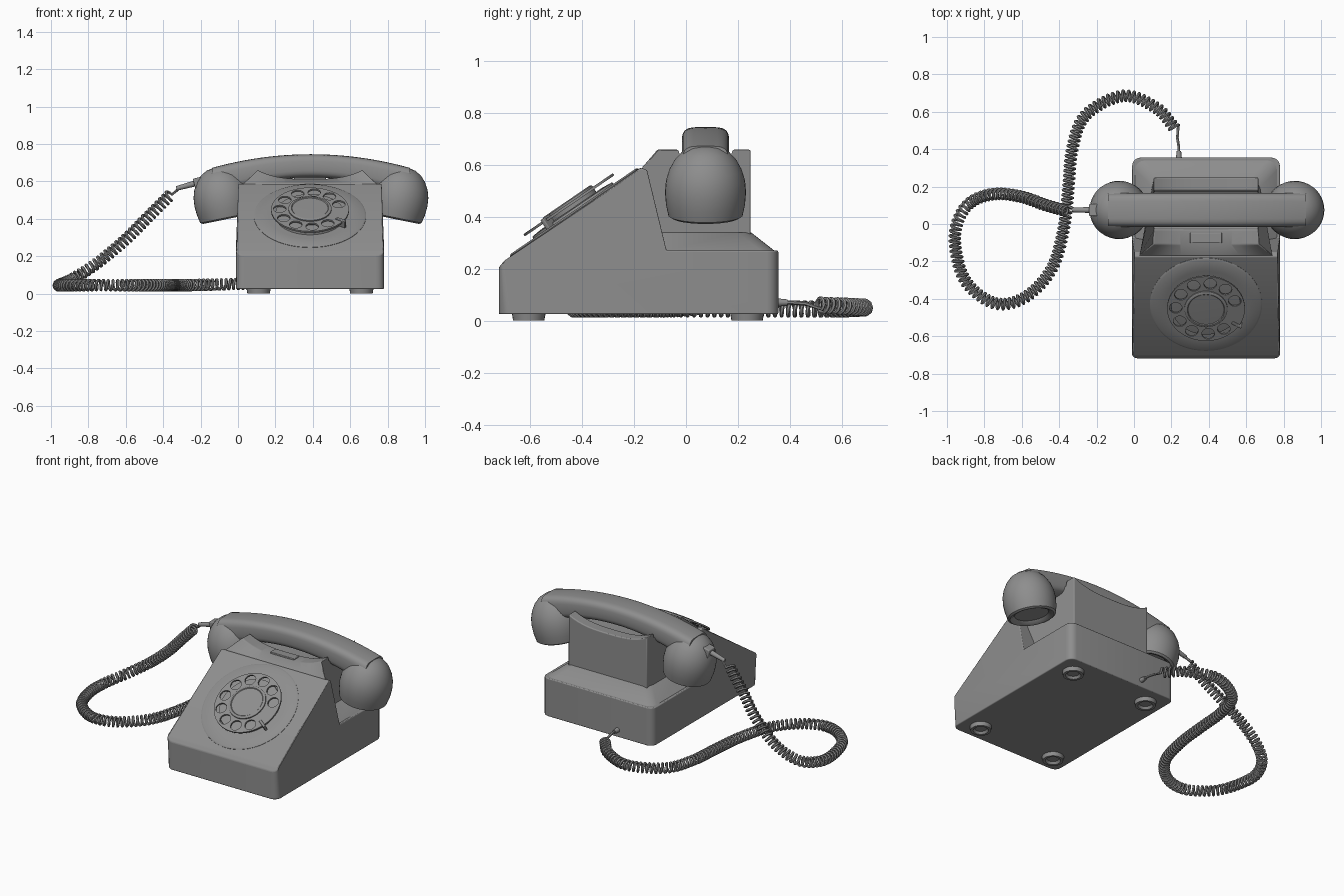
import bpy, bmesh, math
from mathutils import Vector, Matrix

old = bpy.data.objects.get("Cube")
if old:
    bpy.data.objects.remove(old)

grey = bpy.data.materials.new("grey plastic")
grey.use_nodes = True
GREY = (0.27, 0.27, 0.27, 1)
grey.diffuse_color = GREY
grey.node_tree.nodes["Principled BSDF"].inputs["Base Color"].default_value = GREY

CX = 0.385       # middle of the body
HALF = 0.395     # half width of the body


def select_only(ob):
    bpy.ops.object.select_all(action='DESELECT')
    ob.select_set(True)
    bpy.context.view_layer.objects.active = ob


def finish(name, bm, angle=35):
    bmesh.ops.recalc_face_normals(bm, faces=bm.faces)
    mesh = bpy.data.meshes.new(name)
    bm.to_mesh(mesh)
    bm.free()
    mesh.materials.append(grey)
    ob = bpy.data.objects.new(name, mesh)
    bpy.context.collection.objects.link(ob)
    select_only(ob)
    bpy.ops.object.shade_smooth_by_angle(angle=math.radians(angle))
    return ob


def loft(rings):
    """Skin closed rings of points and cap both ends."""
    bm = bmesh.new()
    vs = [[bm.verts.new(p) for p in ring] for ring in rings]
    n = len(vs[0])
    for a, b in zip(vs, vs[1:]):
        for i in range(n):
            j = (i + 1) % n
            bm.faces.new((a[i], a[j], b[j], b[i]))
    bm.faces.new(vs[0])
    bm.faces.new(vs[-1])
    return bm


def lathe(name, profile, matrix, sides=40):
    rings = [[matrix @ Vector((r * math.cos(k * math.tau / sides),
                               r * math.sin(k * math.tau / sides), h))
              for k in range(sides)] for r, h in profile]
    return finish(name, loft(rings))


def bevel_upright(bm, width):
    edges = [e for e in bm.edges
             if abs(e.verts[0].co.z - e.verts[1].co.z) > 0.05
             and max(abs(v.co.y + 0.18) for v in e.verts) > 0.4
             and all(v.co.z < 0.35 for v in e.verts)]
    bmesh.ops.bevel(bm, geom=edges, offset=width, segments=5, profile=0.5, affect='EDGES')


def soften(ob, width):
    mod = ob.modifiers.new("soft edges", 'BEVEL')
    mod.width, mod.segments, mod.limit_method = width, 3, 'ANGLE'
    mod.angle_limit = math.radians(28)


# Body: side profile stretched across the width, with rounded upright corners
side = [(-0.72, 0.025), (-0.72, 0.205), (-0.7, 0.23), (-0.175, 0.588), (-0.15, 0.58),
        (-0.075, 0.27), (0.355, 0.27), (0.355, 0.025)]
bm = loft([[(CX + s * (HALF - (0.012 if z > 0.5 else 0)), y, z) for y, z in side]
           for s in (-1, 1)])
bevel_upright(bm, 0.045)
soften(finish("body", bm), 0.01)

# Sloping shelf around the cradle
def rect(half, y0, y1, z):
    return [(CX - half, y0, z), (CX + half, y0, z), (CX + half, y1, z), (CX - half, y1, z)]

bm = loft([rect(HALF - 0.003, -0.11, 0.352, 0.26), rect(0.29, -0.11, 0.25, 0.34)])
bevel_upright(bm, 0.04)
finish("shelf", bm)

# Cradle: saddle-topped tower with a trough for the handset
rings = []
for k in range(17):
    u = k / 8 - 1
    top = 0.612 + 0.048 * abs(u) ** 3
    prof = [(-0.13, 0.3), (-0.17, 0.588), (-0.11, top), (-0.03, top), (-0.02, top - 0.03),
            (0.17, top - 0.03), (0.18, top), (0.248, top), (0.248, 0.3)]
    rings.append([(CX + u * (0.36 if y == -0.17 else 0.28), y, z) for y, z in prof])
soften(finish("cradle", loft(rings)), 0.006)

bm = bmesh.new()
bmesh.ops.create_cube(bm, size=1, matrix=Matrix.Translation((CX, -0.075, 0.612))
                      @ Matrix.Diagonal((0.17, 0.055, 0.02, 1)))
soften(finish("cradle_button", bm), 0.004)

# Feet
foot = [(0.035, 0.014), (0.045, 0), (0.06, 0), (0.066, 0.035)]
for x in (0.11, 0.66):
    for y in (-0.605, 0.235):
        lathe("foot", foot, Matrix.Translation((x, y, 0)), 24)

# Dial, stacked along the normal of the sloping front
tilt = math.atan2(0.358, 0.525)
dial = Matrix.Translation((CX, -0.428, 0.413)) @ Matrix.Rotation(tilt, 4, 'X')
lathe("dial_surround", [(0.3, -0.01), (0.3, 0.004), (0.29, 0.01), (0.22, 0.008)], dial, 64)
lathe("dial_pedestal", [(0.19, 0), (0.185, 0.018), (0.14, 0.022)], dial, 48)
lathe("dial_hub", [(0.115, 0.02), (0.115, 0.052), (0.108, 0.056), (0.1, 0.056),
                   (0.096, 0.052), (0.05, 0.053)], dial, 48)


def circle_spline(curve, cx, cy, r, n):
    sp = curve.splines.new('POLY')
    sp.points.add(n - 1)
    sp.use_cyclic_u = True
    for k, p in enumerate(sp.points):
        a = k * math.tau / n
        p.co = (cx + r * math.cos(a), cy + r * math.sin(a), 0, 1)


def curve_to_mesh(name, curve, matrix=Matrix()):
    curve.materials.append(grey)
    ob = bpy.data.objects.new(name, curve)
    bpy.context.collection.objects.link(ob)
    ob.matrix_world = matrix
    select_only(ob)
    bpy.ops.object.convert(target='MESH')
    bpy.ops.object.shade_smooth_by_angle(angle=math.radians(50))


wheel = bpy.data.curves.new("finger_wheel", 'CURVE')
wheel.dimensions, wheel.fill_mode, wheel.extrude = '2D', 'BOTH', 0.005
circle_spline(wheel, 0, 0, 0.208, 64)
for k in range(10):
    a = math.radians(18 + 32 * k)
    circle_spline(wheel, 0.162 * math.cos(a), 0.162 * math.sin(a), 0.034, 24)
curve_to_mesh("finger_wheel", wheel, dial @ Matrix.Translation((0, 0, 0.04)))

bm = bmesh.new()
bmesh.ops.create_cube(bm, size=1, matrix=dial @ Matrix.Rotation(math.radians(-32), 4, 'Z')
                      @ Matrix.Translation((0.195, 0, 0.03)) @ Matrix.Diagonal((0.06, 0.016, 0.045, 1)))
soften(finish("finger_stop", bm), 0.004)

# Handset: arched grip with a rounded-box section
HX, HY = 0.39, 0.075
rings = []
for k in range(25):
    dx = (k / 12 - 1) * 0.53
    top = 0.745 - 0.26 * dx * dx
    thick = 0.125 + 0.12 * abs(dx) ** 2
    ring = []
    for j in range(28):
        a = j * math.tau / 28
        c, s = math.cos(a), math.sin(a)
        ring.append((HX + dx, HY + 0.091 * math.copysign(abs(c) ** 0.45, c),
                     top - thick / 2 + thick / 2 * math.copysign(abs(s) ** 0.6, s)))
    rings.append(ring)
finish("handset_grip", loft(rings), 50)

# Ear and mouth cups, tilted towards each other
cup = [(0.1, 0.02), (0.115, 0.005), (0.13, 0), (0.143, 0.008), (0.152, 0.05), (0.156, 0.1),
       (0.152, 0.145), (0.14, 0.185), (0.118, 0.225), (0.09, 0.255), (0.055, 0.275), (0.02, 0.282)]
for name, s in (("handset_left_cup", 1), ("handset_right_cup", -1)):
    lathe(name, cup, Matrix.Translation((HX + s * 0.45, HY, 0.398))
          @ Matrix.Rotation(s * 0.2, 4, 'Y'))

# Strain relief where the cord leaves the handset
bm = bmesh.new()
bmesh.ops.create_cube(bm, size=1, matrix=Matrix.Translation((-0.205, HY, 0.592))
                      @ Matrix.Rotation(-0.25, 4, 'Y') @ Matrix.Diagonal((0.06, 0.066, 0.06, 1)))
soften(finish("cord_socket", bm), 0.006)
axis = Vector((-0.12, 0, -0.032))
lathe("cord_sleeve", [(0.017, 0), (0.012, axis.length)],
      Matrix.Translation((-0.21, HY, 0.594)) @ axis.to_track_quat('Z', 'Y').to_matrix().to_4x4(), 12)

# Coiled cord: smooth path through a few points, wound with a helix
path = [Vector(p) for p in (
    (-0.36, 0.07, 0.53), (-0.47, 0.1, 0.42), (-0.6, 0.145, 0.29), (-0.75, 0.16, 0.165),
    (-0.88, 0.11, 0.08), (-0.95, -0.01, 0.048), (-0.95, -0.16, 0.045), (-0.89, -0.32, 0.045),
    (-0.74, -0.425, 0.045), (-0.58, -0.39, 0.045), (-0.44, -0.24, 0.045), (-0.375, -0.02, 0.045),
    (-0.35, 0.2, 0.045), (-0.33, 0.4, 0.045), (-0.26, 0.58, 0.045), (-0.06, 0.685, 0.05),
    (0.12, 0.62, 0.055), (0.22, 0.51, 0.06))]
pts = [path[0] * 2 - path[1]] + path + [path[-1] * 2 - path[-2]]
fine = []
for p0, p1, p2, p3 in zip(pts, pts[1:], pts[2:], pts[3:]):
    for k in range(40):
        t = k / 40
        fine.append(0.5 * (2 * p1 + (p2 - p0) * t + (2 * p0 - 5 * p1 + 4 * p2 - p3) * t * t
                           + (3 * p1 - p0 - 3 * p2 + p3) * t ** 3))
fine.append(path[-1])


def tube(name, points, radius):
    curve = bpy.data.curves.new(name, 'CURVE')
    curve.dimensions, curve.bevel_depth, curve.bevel_resolution = '3D', radius, 1
    curve.use_fill_caps = True
    sp = curve.splines.new('POLY')
    sp.points.add(len(points) - 1)
    for p, co in zip(sp.points, points):
        p.co = (*co, 1)
    curve_to_mesh(name, curve)


PITCH, STEPS, RADIUS = 0.026, 10, 0.027
coil, walked, target = [Vector((-0.31, HY, 0.566))], 0, 0
for a, b in zip(fine, fine[1:]):
    seg = (b - a).length
    t_dir = (b - a).normalized()
    n = t_dir.cross(Vector((0, 0, 1))).normalized()
    up = n.cross(t_dir)
    while target < walked + seg:
        ang = math.tau * target / PITCH
        mid = a + t_dir * (target - walked)
        coil.append(mid + RADIUS * (n * math.cos(ang) + up * math.sin(ang)))
        target += PITCH / STEPS
    walked += seg
coil += [Vector((0.232, 0.46, 0.066)), Vector((0.24, 0.41, 0.07)), Vector((0.24, 0.34, 0.07))]
tube("coiled_cord", coil, 0.008)
lathe("cord_grommet", [(0.016, 0), (0.012, 0.04)],
      Matrix.Translation((0.24, 0.35, 0.07)) @ Matrix.Rotation(-math.pi / 2, 4, 'X'), 12)
